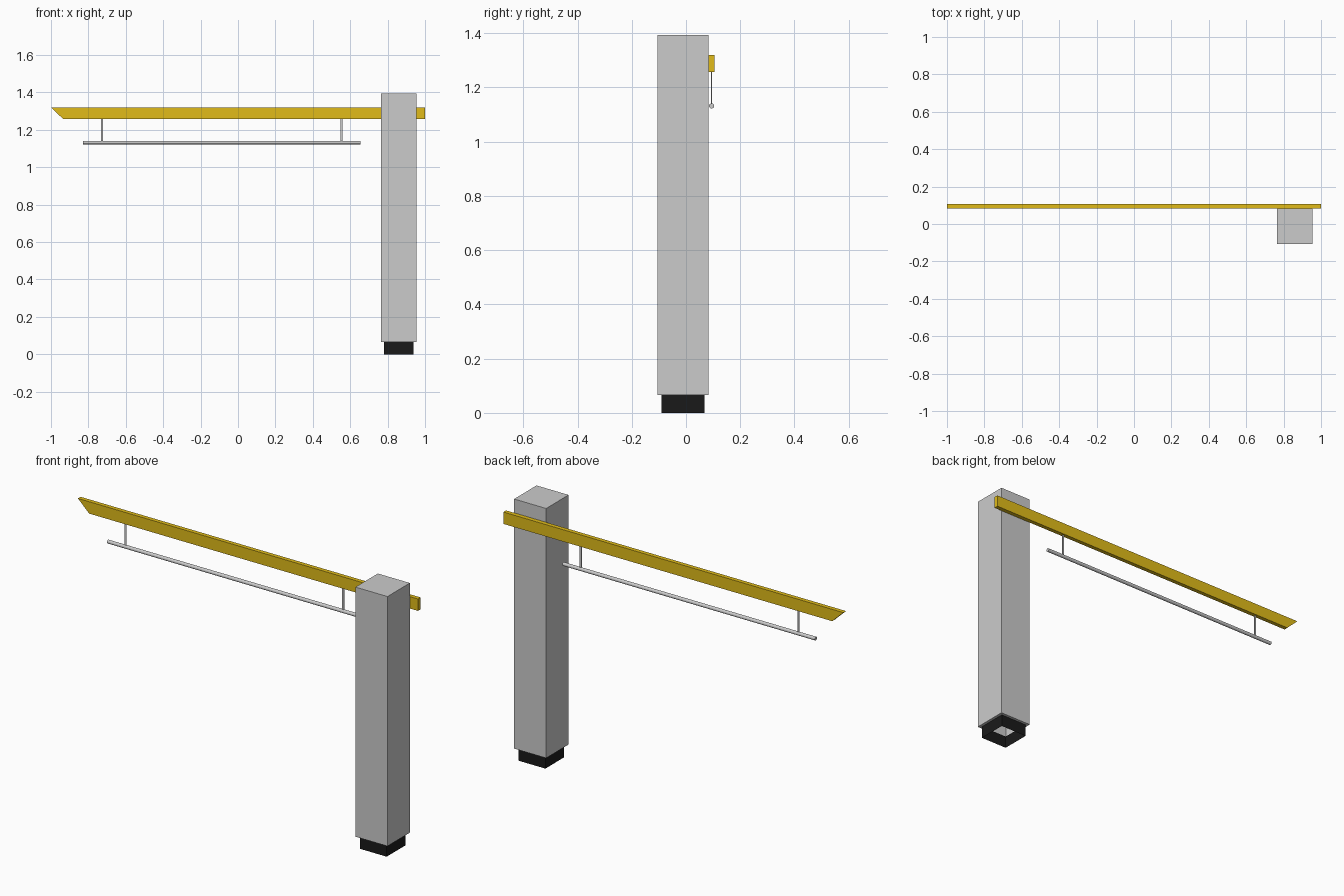
import bpy, bmesh, math

if "Cube" in bpy.data.objects:
    bpy.data.objects.remove(bpy.data.objects["Cube"])


def material(name, rgb):
    m = bpy.data.materials.new(name)
    m.diffuse_color = (*rgb, 1)
    m.use_nodes = True
    m.node_tree.nodes["Principled BSDF"].inputs["Base Color"].default_value = m.diffuse_color
    return m


def finish(name, bm, mat=None):
    bmesh.ops.recalc_face_normals(bm, faces=bm.faces[:])
    me = bpy.data.meshes.new(name)
    bm.to_mesh(me)
    bm.free()
    ob = bpy.data.objects.new(name, me)
    bpy.context.collection.objects.link(ob)
    if mat:
        me.materials.append(mat)
    return ob


def prism(name, profile, y0, y1, mat=None):
    """Extrude an x-z profile along y."""
    bm = bmesh.new()
    face = bm.faces.new([bm.verts.new((x, y0, z)) for x, z in profile])
    geo = bmesh.ops.extrude_face_region(bm, geom=[face])["geom"]
    for v in geo:
        if isinstance(v, bmesh.types.BMVert):
            v.co.y = y1
    return finish(name, bm, mat)


def rect(x0, x1, z0, z1):
    return [(x0, z0), (x1, z0), (x1, z1), (x0, z1)]


def loop(bm, half, z):
    return [bm.verts.new((CX + sx * half, CY + sy * half, z))
            for sx, sy in ((-1, -1), (1, -1), (1, 1), (-1, 1))]


def bridge(bm, a, b):
    for i in range(4):
        j = (i + 1) % 4
        bm.faces.new((a[i], a[j], b[j], b[i]))


yellow = material("barrier_yellow", (0.75, 0.5, 0.01))
black = material("base_black", (0.01, 0.01, 0.01))
CX, CY = 0.859, -0.0115
POST, BASE, STEP, TOP = 0.0942, 0.079, 0.066, 1.393

# Hollow post: closed top, bottom rim stepping in to the base
bm = bmesh.new()
rim, low, high = loop(bm, BASE, STEP), loop(bm, POST, STEP), loop(bm, POST, TOP)
bridge(bm, rim, low)
bridge(bm, low, high)
bm.faces.new(high)
finish("post", bm)

# Open base sleeve
bm = bmesh.new()
bridge(bm, loop(bm, BASE, 0), loop(bm, BASE, STEP))
finish("base_sleeve", bm, black)

# Barrier arm with slanted tip
prism("barrier_arm", [(-0.934, 1.257), (1, 1.257), (1, 1.32), (-1, 1.32)],
      0.0835, 0.106, yellow)

# Hanging rail
bpy.ops.mesh.primitive_cylinder_add(vertices=16, radius=0.0095, depth=1.485,
                                    location=(-0.0875, 0.0945, 1.132),
                                    rotation=(0, math.pi / 2, 0))
rail = bpy.context.object
rail.name = "hanging_rail"
bpy.ops.object.shade_smooth_by_angle(angle=math.radians(40))

# Flat hangers joining rail and arm
for name, x in (("left_hanger", -0.727), ("right_hanger", 0.553)):
    prism(name, rect(x - 0.005, x + 0.005, 1.135, 1.26), 0.0925, 0.0965)
